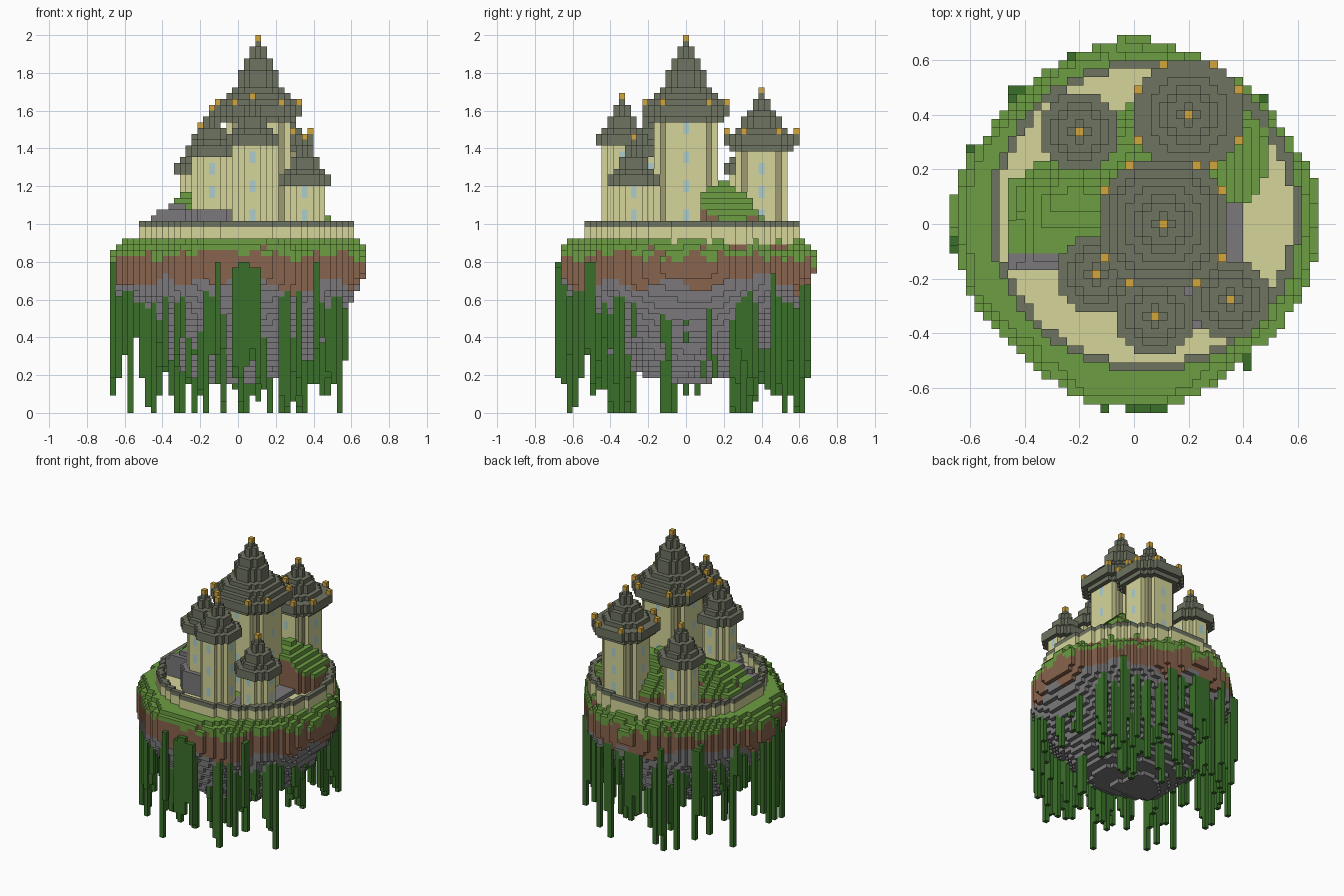
import bpy, math, random

random.seed(5)
S = 2 / 65            # block size; blocks sit at half steps along x

cube = bpy.data.objects.get("Cube")
if cube:
    bpy.data.objects.remove(cube)

# Colours
COLOURS = {
    "grass": (108, 157, 66), "vine_green": (58, 112, 42), "earth": (135, 99, 76),
    "stone": (123, 121, 123), "cream": (213, 213, 154), "roof_slate": (110, 115, 97),
    "gold": (212, 166, 60), "window_blue": (172, 206, 204), "tan": (158, 155, 114),
}


def linear(v):
    v /= 255
    return v / 12.92 if v < 0.04 else ((v + 0.055) / 1.055) ** 2.4


MATS = {}
for mat_name, rgb in COLOURS.items():
    m = bpy.data.materials.new(mat_name)
    m.use_nodes = True
    col = (*[linear(v) for v in rgb], 1)
    m.diffuse_color = col
    bsdf = m.node_tree.nodes["Principled BSDF"]
    bsdf.inputs["Base Color"].default_value = col
    bsdf.inputs["Roughness"].default_value = 0.9
    MATS[mat_name] = m


def build(name, cells):
    """Turn {(i, j, k): colour} blocks into a mesh of the exposed faces."""
    names = sorted(set(cells.values()))
    verts, faces, ids = {}, [], []
    for (i, j, k), colour in cells.items():
        for axis in range(3):
            for side in (0, 1):
                n = [i, j, k]
                n[axis] += 2 * side - 1
                if tuple(n) in cells:
                    continue
                u, v = (axis + 1) % 3, (axis + 2) % 3
                ring = [(0, 0), (1, 0), (1, 1), (0, 1)]
                face = []
                for a, b in (ring if side else ring[::-1]):
                    p = [i, j, k]
                    p[axis] += side
                    p[u] += a
                    p[v] += b
                    face.append(verts.setdefault(tuple(p), len(verts)))
                faces.append(face)
                ids.append(names.index(colour))
    mesh = bpy.data.meshes.new(name)
    mesh.from_pydata([(x * S, (y - 0.5) * S, z * S) for x, y, z in verts], [], faces)
    for n in names:
        mesh.materials.append(MATS[n])
    mesh.polygons.foreach_set("material_index", ids)
    obj = bpy.data.objects.new(name, mesh)
    bpy.context.collection.objects.link(obj)


def noise(x, y, f=1.0):
    return (math.sin(9 * f * x + 1.3) + math.sin(11 * f * y + 4 * x) + math.sin(13 * f * (x - y))) / 3


def rim(a):
    return 0.659 + 0.008 * math.cos(a) + 0.018 * math.cos(4 * a) + 0.006 * math.sin(9 * a)


def underside(x, y):
    return 0.15 + 0.54 * (math.hypot(x, y) / 0.66) ** 2.4 + 0.025 * noise(x, y)


GRID = [(i, j, (i + 0.5) * S, j * S) for i in range(-22, 22) for j in range(-22, 23)]
GROUND = 30


def wall_dist(i, j):
    return math.hypot(i - 0.8, j - 1)


# Floating island: stone belly, earth band, stepped grass edge, paved court
island = {}
for i, j, x, y in GRID:
    r, edge = math.hypot(x, y), rim(math.atan2(y, x))
    if r > edge:
        continue
    drop = 0
    if wall_dist(i, j) > 18.8:
        drop = max(0, round((r - edge + 0.06) / 0.028 + 0.9 * noise(x, y, 2)))
    top = GROUND - min(drop, 3)
    for k in range(max(5, round(underside(x, y) / S)), top):
        if k == top - 1:
            c = "cream" if wall_dist(i, j) < 18.6 else "grass"
        elif k == top - 2 and noise(x, y, 3) > 0.15:
            c = "grass"
        elif k * S > 0.67 + 0.07 * noise(x, y, 1.5):
            c = "earth"
        else:
            c = "stone"
        island[i, j, k] = c
build("island", island)

# Curtain wall with a slate cap
wall = {}
for i, j, x, y in GRID:
    if 17.6 < wall_dist(i, j) <= 18.6:
        for k in range(GROUND, GROUND + 3):
            wall[i, j, k] = "roof_slate" if k == GROUND + 2 else "cream"
build("curtain_wall", wall)

# Terraced hill inside the wall, with a stone retaining front
hill = {}
for i, j, x, y in GRID:
    front = -0.16 if x < 0 else (-0.13 if x < 0.1 else 0.08)
    back = min(0.46, 0.45 + 0.65 * x)
    east = math.hypot(x - 0.3, y - 0.25) < 0.2 or x < 0.3
    if wall_dist(i, j) < 17.4 and -0.47 < x and front < y < back and east:
        height = min(1.23, 1.02 + 0.75 * (x + 0.47), 1.08 + 0.45 * (y + 0.13),
                     1.23 - 1.1 * (x - 0.3), 1.23 - 1.25 * (y - 0.25), 1.0 + 0.9 * (back - y))
        top = max(round(height / S + 0.6 * noise(x, y, 2)), GROUND + 1)
        retaining = x < 0 and y < -0.11
        for k in range(GROUND, top):
            low = "stone" if y < 0.03 else "earth"
            hill[i, j, k] = "grass" if k == top - 1 and not retaining else low
    elif 0.15 < x < 0.4 and -0.38 < y <= 0.13:
        hill[i, j, GROUND] = "stone"
    elif -0.1 < x <= 0.15 and -0.3 < y < 0:
        hill[i, j, GROUND] = "grass"
build("hill", hill)


def octagon(r):
    n = math.ceil(r)
    return [(a, b) for a in range(-n, n + 1) for b in range(-n, n + 1)
            if max(abs(a), abs(b), (abs(a) + abs(b)) / 1.55) <= r + 0.2]


def tower(name, ci, cj, eave, r, radii, gap, finial=None, plinth=0):
    """Octagonal shaft with windows, and a stepped roof with gold tips."""
    shaft, roof = {}, {}
    for a, b in octagon(r):
        big = max(abs(a), abs(b))
        for k in range(GROUND, eave):
            c = "cream"
            if r > 3 and big == r - 1 and min(abs(a), abs(b)) >= r - 2:
                c = "tan"
            if a * b == 0 and big == r and k > GROUND + 2 and (k - GROUND - 3) % gap < 2:
                c = "window_blue"
            shaft[ci + a, cj + b, k] = c
    for a, b in octagon(r + 1):
        for k in range(GROUND, GROUND + plinth):
            shaft[ci + a, cj + b, k] = "stone"
    for n, rad in enumerate(radii):
        last = n == len(radii) - 1
        for a, b in octagon(rad):
            roof[ci + a, cj + b, eave + n] = "gold" if last else "roof_slate"
    if finial:
        p, q = finial
        for sx in (-1, 1):
            for sy in (-1, 1):
                for a, b in ((p, q), (q, p)):
                    roof[ci + sx * a, cj + sy * b, eave + 3] = "gold"
    build(name + "_shaft", shaft)
    build(name + "_roof", roof)


SMALL = [4, 4, 3, 2, 2, 1, 1, 0, 0]
tower("keep", 3, 0, 50, 5, [6, 7, 7, 6, 5, 4, 3, 3, 3, 2, 2, 1, 1, 0, 0], 5, (7, 4))
tower("back_tower", 6, 13, 45, 4, [5, 6, 6, 4, 3, 3, 2, 1, 1, 0, 0], 4, (6, 3))
tower("right_back_turret", -7, 11, 41, 3, SMALL, 5)
tower("right_front_turret", -5, -6, 44, 3, SMALL, 4, plinth=5)
tower("front_turret", 2, -11, 46, 3, SMALL, 5)
tower("left_front_turret", 11, -9, 39, 3, SMALL, 4)

# Hanging vines: long strands around the rim, shorter ones below
vines = {}


def strand(i, j, top, bottom):
    if -22 <= i <= 21 and -22 <= j <= 22:
        for k in range(max(0, bottom), top):
            vines[i, j, k] = "vine_green"


OUTER, INNER = 66, 48
for n in range(OUTER + INNER):
    outer = n < OUTER
    # Rim strands are spread evenly with a little jitter
    a = math.tau * (n + random.uniform(-0.5, 0.5)) / OUTER if outer else random.uniform(0, math.tau)
    r = rim(a) + random.uniform(-0.08, 0.012) if outer else random.uniform(0.32, 0.6)
    x, y = r * math.cos(a), r * math.sin(a)
    if x > 0.56:
        continue
    i, j = math.floor(x / S), round(y / S)
    under = round(underside(x, y) / S)
    top = random.randint(under + 1, 26) if outer else under + 1
    bottom = random.choice((0, 1, 3, 5, 6, 8, 10, 13)) if outer else top - random.randint(4, 13)
    strand(i, j, top, bottom)
    if random.random() < 0.5:
        di, dj = random.choice(((1, 0), (-1, 0), (0, 1), (0, -1)))
        if math.hypot((i + di + 0.5) * S, (j + dj) * S) < 0.69:
            strand(i + di, j + dj, top, bottom + random.randint(2, 7))
build("vines", vines)
